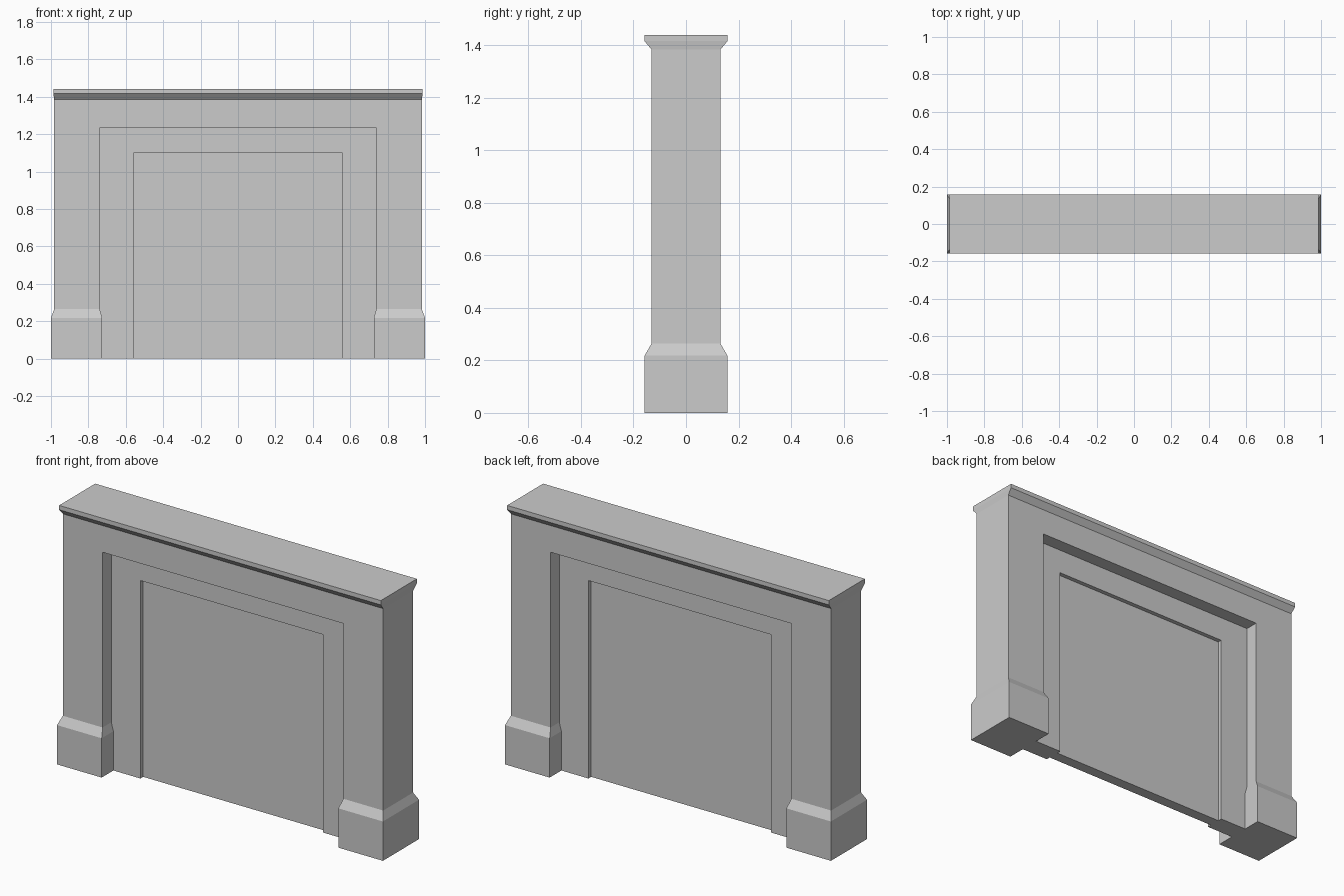
import bpy, bmesh, math

if "Cube" in bpy.data.objects:
    bpy.data.objects.remove(bpy.data.objects["Cube"])


def loft(name, rings):
    """Join equal-sized rings of points into a closed, flat-faced solid."""
    bm = bmesh.new()
    rows = [[bm.verts.new(p) for p in ring] for ring in rings]
    n = len(rows[0])
    for a, b in zip(rows, rows[1:]):
        for i in range(n):
            j = (i + 1) % n
            bm.faces.new((a[i], a[j], b[j], b[i]))
    bm.faces.new(rows[0])
    bm.faces.new(rows[-1])
    # merge coplanar faces so mitre lines disappear
    bmesh.ops.dissolve_limit(bm, angle_limit=math.radians(0.5),
                             verts=bm.verts[:], edges=bm.edges[:])
    bmesh.ops.recalc_face_normals(bm, faces=bm.faces[:])
    me = bpy.data.meshes.new(name)
    bm.to_mesh(me)
    bm.free()
    ob = bpy.data.objects.new(name, me)
    bpy.context.collection.objects.link(ob)
    return ob


def arch(name, half):
    """Sweep sections (outer x, outer z, inner x, inner z, half depth)
    up the left leg, then mirrored down the right leg."""
    def ring(s, side):
        ox, oz, ix, iz, d = s
        return [(side * ox, -d, oz), (side * ix, -d, iz),
                (side * ix, d, iz), (side * ox, d, oz)]
    return loft(name, [ring(s, -1) for s in half] +
                      [ring(s, 1) for s in reversed(half)])


def stack(name, levels):
    """Stack centred rectangles (half x, half y, z)."""
    return loft(name, [[(-x, -y, z), (x, -y, z), (x, y, z), (-x, y, z)]
                       for x, y, z in levels])


# Outer surround with flared plinth feet
arch("surround", [
    (1.0, 0.0, 0.726, 0.0, 0.158),
    (1.0, 0.218, 0.726, 0.218, 0.158),
    (0.983, 0.264, 0.739, 0.264, 0.131),
    (0.983, 1.384, 0.739, 1.236, 0.131),
])

# Recessed inner frame
arch("inner_frame", [
    (0.739, 0.0, 0.56, 0.0, 0.055),
    (0.739, 1.236, 0.56, 1.098, 0.055),
])

# Thin panel closing the opening
stack("back_panel", [(0.56, 0.031, 0.0), (0.56, 0.031, 1.098)])

# Mantel shelf with sloped underside
stack("mantel_shelf", [
    (0.983, 0.131, 1.384),
    (0.987, 0.158, 1.416),
    (0.987, 0.158, 1.44),
])
